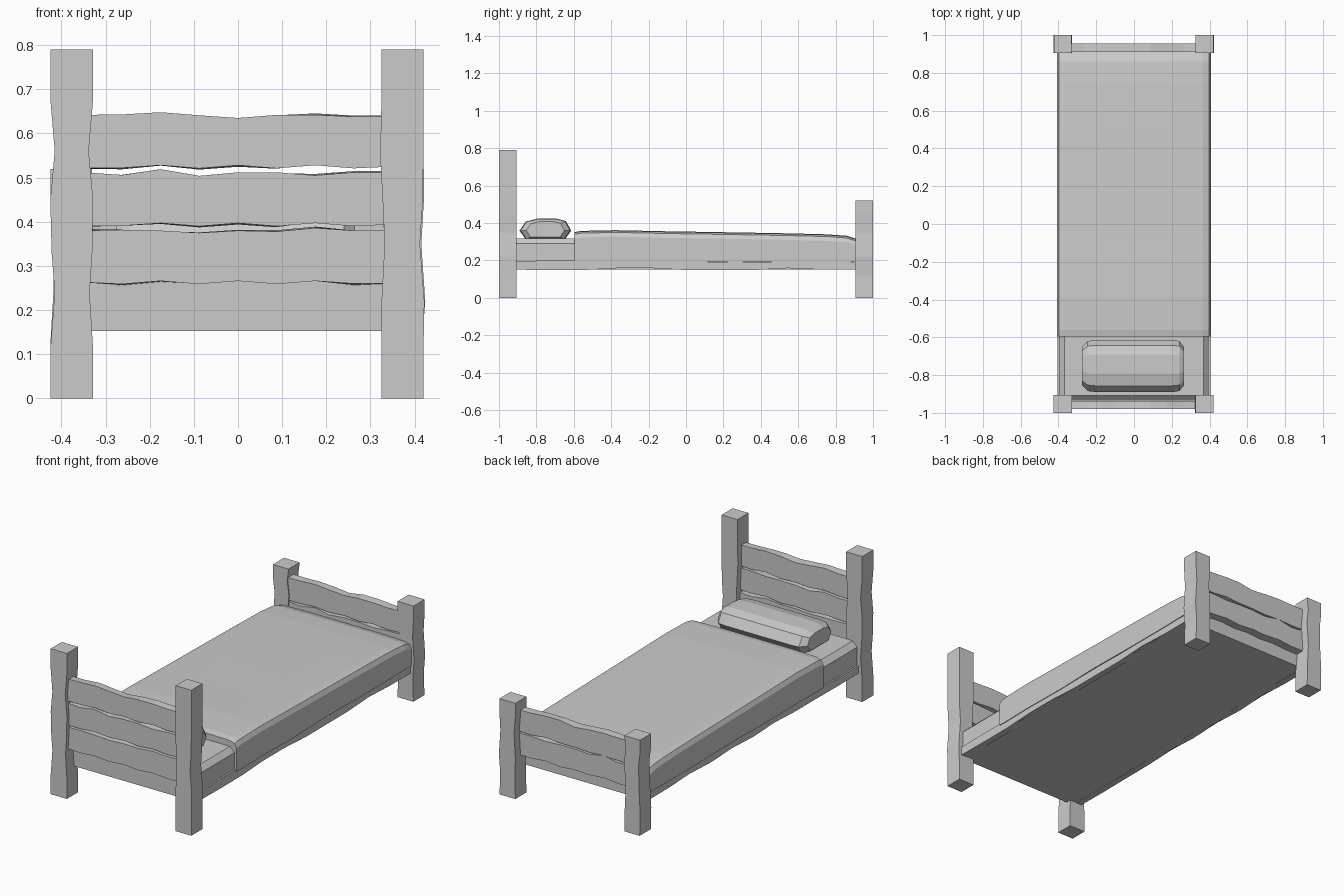
import bpy, bmesh, random

if "Cube" in bpy.data.objects:
    bpy.data.objects.remove(bpy.data.objects["Cube"])

random.seed(4)


def finish(name, bm):
    bmesh.ops.recalc_face_normals(bm, faces=bm.faces)
    me = bpy.data.meshes.new(name)
    bm.to_mesh(me)
    bm.free()
    ob = bpy.data.objects.new(name, me)
    bpy.context.collection.objects.link(ob)
    return ob


def loft(name, sections):
    """Skin a chain of equal-length closed sections and cap both ends."""
    bm = bmesh.new()
    rings = [[bm.verts.new(p) for p in s] for s in sections]
    n = len(rings[0])
    for a, b in zip(rings, rings[1:]):
        for i in range(n):
            j = (i + 1) % n
            bm.faces.new((a[i], a[j], b[j], b[i]))
    bm.faces.new(rings[0])
    bm.faces.new(rings[-1])
    return finish(name, bm)


def post(name, y0, y1, levels):
    loft(name, [[(a, y0, z), (b, y0, z), (b, y1, z), (a, y1, z)] for z, a, b in levels])


def plank(name, y0, y1, tops, bottoms):
    secs = []
    n = len(tops) - 1
    for i, (t, b) in enumerate(zip(tops, bottoms)):
        x = -0.35 + 0.7 * i / n
        j = random.uniform(-0.004, 0.004)
        secs.append([(x, y0, b), (x, y1, b + j), (x, y1, t + j), (x, y0, t)])
    loft(name, secs)


# Gnarled corner posts: (z, left x, right x)
post("head_post_left", -1, -0.905,
     [(0, -.425, -.328), (.11, -.425, -.328), (.24, -.415, -.336), (.33, -.422, -.330),
      (.45, -.425, -.328), (.56, -.415, -.338), (.68, -.425, -.328), (.79, -.425, -.328)])
post("head_post_right", -1, -0.905,
     [(0, .325, .42), (.11, .325, .42), (.22, .325, .422), (.35, .332, .412),
      (.44, .328, .418), (.55, .322, .42), (.68, .325, .42), (.79, .325, .42)])
post("foot_post_left", 0.905, 1,
     [(0, -.422, -.33), (.12, -.425, -.332), (.24, -.418, -.338), (.38, -.415, -.328),
      (.45, -.424, -.338), (.52, -.424, -.33)])
post("foot_post_right", 0.905, 1,
     [(0, .325, .42), (.12, .328, .416), (.22, .325, .424), (.35, .333, .415),
      (.45, .325, .421), (.52, .325, .421)])

# Wavy headboard and footboard planks
top_w = [.642, .643, .648, .641, .635, .642, .642, .638, .638]
mid_w = [.512, .506, .519, .504, .512, .512, .505, .512, .512]
low_w = [.380, .382, .380, .375, .380, .378, .386, .380, .382]
bot_w = [.522, .522, .528, .521, .528, .521, .528, .521, .525]
plank("headboard_plank_top", -.98, -.937, top_w, bot_w)
plank("headboard_plank_middle", -.98, -.937, mid_w, [b - .131 for b in bot_w])
plank("headboard_plank_bottom", -.98, -.937, low_w, [b - .262 for b in bot_w[::-1]])
plank("footboard_plank_top", .91, .955, [t - .172 for t in top_w], [b - .174 for b in bot_w])
plank("footboard_plank_bottom", .91, .955, [t - .17 for t in mid_w], [b - .30 for b in bot_w])

# Mattress with chamfered top edges
bm = bmesh.new()
bmesh.ops.create_cube(bm, size=1)
for v in bm.verts:
    v.co = (v.co.x * .79, v.co.y * 1.845 - .0125, .235 + v.co.z * .164)
top_edges = [e for e in bm.edges if all(v.co.z > .3 for v in e.verts)]
bmesh.ops.bevel(bm, geom=top_edges, offset=.027, segments=1, affect='EDGES')
finish("mattress", bm)

# Wavy side rails
for side, s in (("left", -1), ("right", 1)):
    secs = []
    for i in range(11):
        y = -.91 + 1.82 * i / 10
        b = .149 + random.choice((0, .002, .01))
        t = .195 + random.uniform(-.006, .006)
        secs.append([(s * x, y, z) for x, z in ((.37, b), (.404, b), (.404, t), (.37, t))])
    loft("side_rail_" + side, secs)

# Blanket draped over the mattress: (y, top height, hem height)
secs = []
for y, h, hem in ((-.595, .352, .19), (-.56, .358, .188), (-.38, .362, .192), (-.1, .356, .188),
                  (.15, .352, .194), (.5, .346, .19), (.75, .340, .19), (.86, .332, .192),
                  (.91, .316, .19)):
    half = [(.408, hem), (.408, h - .035), (.396, h - .012), (.365, h - .003), (.2, h)]
    secs.append([(x, y, z) for x, z in half] + [(-x, y, z) for x, z in half[::-1]])
loft("blanket", secs)

# Faceted pillow with tapered ends
profile = [(-.138, .36), (-.105, .408), (-.04, .424), (.06, .424), (.11, .41), (.138, .36),
           (.105, .312), (-.105, .312)]
loft("pillow", [[(x, -.752 + y * k, .362 + (z - .362) * k) for y, z in profile]
                for x, k in ((-.275, .74), (-.245, .96), (-.2, 1), (.2, 1), (.24, .96), (.265, .74))])
